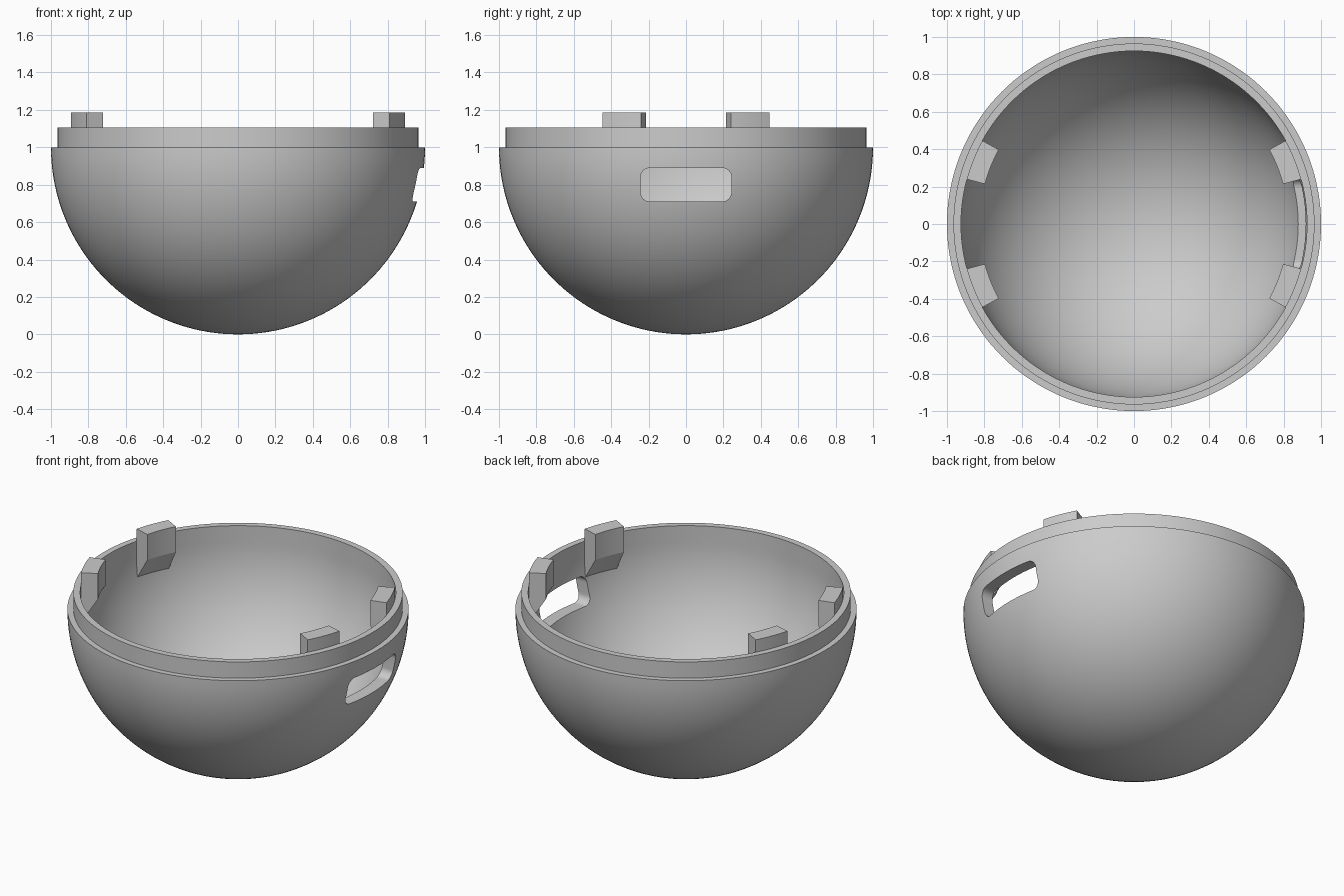
import bpy
import bmesh
from math import radians, sin, cos, pi
from mathutils import Matrix, Vector

cube = bpy.data.objects.get("Cube")
if cube:
    bpy.data.objects.remove(cube, do_unlink=True)

# Single flat grey plastic
GREY = (0.6, 0.6, 0.6, 1)
grey = bpy.data.materials.new("grey plastic")
grey.use_nodes = True
grey.diffuse_color = GREY
grey.node_tree.nodes["Principled BSDF"].inputs["Base Color"].default_value = GREY

OUTER, LIP, INNER = 1.0, 0.965, 0.925
RIM, LIP_TOP, CLIP_TOP = 1.0, 1.105, 1.185


def make_object(name, bm):
    bmesh.ops.recalc_face_normals(bm, faces=bm.faces)
    mesh = bpy.data.meshes.new(name)
    bm.to_mesh(mesh)
    bm.free()
    mesh.materials.append(grey)
    obj = bpy.data.objects.new(name, mesh)
    bpy.context.collection.objects.link(obj)
    return obj


def activate(obj):
    bpy.ops.object.select_all(action="DESELECT")
    obj.select_set(True)
    bpy.context.view_layer.objects.active = obj


def smooth(obj):
    activate(obj)
    bpy.ops.object.shade_smooth_by_angle(angle=radians(30))


def arc(radius, steps=40):
    """Quarter circle from the bottom pole up to the rim, as (r, z)."""
    return [(radius * sin(pi / 2 * i / steps), RIM - radius * cos(pi / 2 * i / steps))
            for i in range(steps + 1)]


def revolve(profile, start, sweep, steps, closed):
    """Turn an (r, z) profile about the z axis."""
    bm = bmesh.new()
    turn = Matrix.Rotation(start, 3, "Z")
    verts = [bm.verts.new(turn @ Vector((r, 0, z))) for r, z in profile]
    if closed:
        geom = [bm.faces.new(verts)]
    else:
        geom = [bm.edges.new(pair) for pair in zip(verts, verts[1:])]
    bmesh.ops.spin(bm, geom=geom, cent=(0, 0, 0), axis=(0, 0, 1),
                   angle=sweep, steps=steps, use_duplicate=False)
    bmesh.ops.remove_doubles(bm, verts=bm.verts, dist=1e-5)
    return bm


# Hollow hemisphere with a stepped lip
profile = arc(OUTER) + [(LIP, RIM), (LIP, LIP_TOP), (INNER, LIP_TOP)] + arc(INNER)[::-1]
bowl = make_object("bowl", revolve(profile, 0, 2 * pi, 144, False))

# Rounded slot through the left wall
bm = bmesh.new()
bmesh.ops.create_cube(bm, size=1, matrix=Matrix.Translation((0.9, 0, 0.8))
                      @ Matrix.Diagonal((0.4, 0.486, 0.18, 1)))
along_x = [e for e in bm.edges if abs(e.verts[0].co.x - e.verts[1].co.x) > 0.1]
bmesh.ops.bevel(bm, geom=along_x, offset=0.05, offset_type="OFFSET",
                segments=8, profile=0.5, affect="EDGES")
cutter = make_object("slot_cutter", bm)
cutter.hide_render = True

cut = bowl.modifiers.new("slot", "BOOLEAN")
cut.operation = "DIFFERENCE"
cut.solver = "EXACT"
cut.object = cutter
activate(bowl)
bpy.ops.object.modifier_apply(modifier=cut.name)
bpy.data.objects.remove(cutter, do_unlink=True)
smooth(bowl)

# Four clips inside the lip, each with a sloping underside
clip = [(0.825, CLIP_TOP), (INNER, CLIP_TOP), (INNER, LIP_TOP - 0.005),
        (0.94, LIP_TOP - 0.01), (0.94, 0.84), (0.825, 1.02)]
NEAR, SPAN = radians(15), radians(13.8)
starts = {
    "clip_back_left": NEAR,
    "clip_back_right": pi - NEAR - SPAN,
    "clip_front_right": pi + NEAR,
    "clip_front_left": -NEAR - SPAN,
}
for name, start in starts.items():
    bm = revolve(clip, start, SPAN, 8, True)
    # Close the starting end if the sweep left it open
    bmesh.ops.holes_fill(bm, edges=[e for e in bm.edges if e.is_boundary], sides=0)
    smooth(make_object(name, bm))
